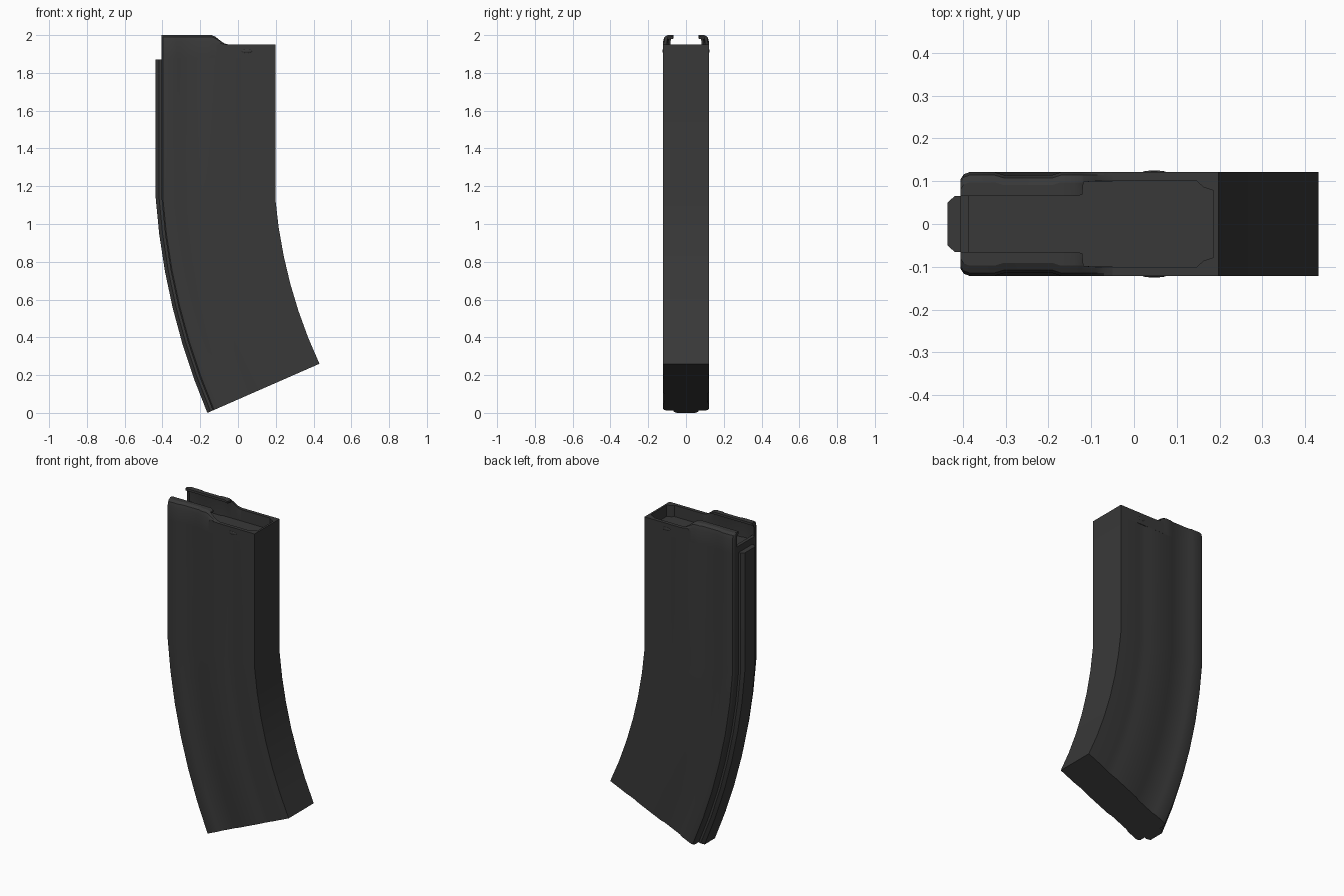
import bpy, bmesh, math

if "Cube" in bpy.data.objects:
    bpy.data.objects.remove(bpy.data.objects["Cube"])

X0, X1 = -0.436, 0.198          # rear and front edge of the straight part
FLOOR, RIM, TOP = 1.88, 1.95, 2.0

mat = bpy.data.materials.new("dark_metal")
mat.diffuse_color = (0.04, 0.04, 0.04, 1)
mat.use_nodes = True
mat.node_tree.nodes["Principled BSDF"].inputs["Base Color"].default_value = mat.diffuse_color


def finish(bm, name):
    bmesh.ops.recalc_face_normals(bm, faces=bm.faces)
    me = bpy.data.meshes.new(name)
    bm.to_mesh(me)
    bm.free()
    ob = bpy.data.objects.new(name, me)
    bpy.context.collection.objects.link(ob)
    me.materials.append(mat)
    bpy.ops.object.select_all(action='DESELECT')
    bpy.context.view_layer.objects.active = ob
    ob.select_set(True)
    bpy.ops.object.shade_smooth_by_angle(angle=math.radians(25))
    return ob


def loft(name, rings):
    """Skin a list of closed rings and cap both ends."""
    bm = bmesh.new()
    vs = [[bm.verts.new(p) for p in r] for r in rings]
    n = len(vs[0])
    for a, b in zip(vs, vs[1:]):
        for i in range(n):
            j = (i + 1) % n
            bm.faces.new((a[i], a[j], b[j], b[i]))
    bm.faces.new(vs[0])
    bm.faces.new(vs[-1])
    return finish(bm, name)


def edge_arc(x, z, drop, a0, a1, t):
    """Point on one curved edge of the body, t from 0 (top) to 1 (bottom)."""
    a0, a1 = math.radians(a0), math.radians(a1)
    r = drop / (math.sin(a1) - math.sin(a0))
    a = a0 + (a1 - a0) * t
    return (x + r * (math.cos(a0) - math.cos(a)),
            z - r * (math.sin(a) - math.sin(a0)))


def sweep(name, half, top):
    """Sweep a mirrored cross-section down the straight and curved length."""
    section = half + [(x, -y) for x, y in reversed(half)]
    rings = [[(x, y, top) for x, y in section]]
    steps = 6
    for k in range(steps + 1):
        t = k / steps
        lx, lz = edge_arc(X0, 1.14, 1.14, 4, 23, t)
        rx, rz = edge_arc(X1, 1.13, 0.87, 5, 25, t)
        ring = []
        for x, y in section:
            s = (x - X0) / (X1 - X0)
            ring.append((lx + (rx - lx) * s, y, lz + (rz - lz) * s))
        rings.append(ring)
    return loft(name, rings)


# Main body with shallow side grooves, and the narrow rear spine
side = [(-.405, .105), (-.398, .116), (-.385, .121), (-.325, .121),
        (-.305, .115), (-.19, .115), (-.172, .121), (-.01, .122),
        (.015, .119), (.055, .119), (.08, .122), (X1, .122)]
sweep("body", side, FLOOR)
sweep("rear_spine", [(X0, .05), (-.418, .066), (-.395, .066)], 1.87)


def side_y(x):
    for (xa, ya), (xb, yb) in zip(side, side[1:]):
        if xa <= x <= xb:
            return ya + (yb - ya) * (x - xa) / (xb - xa)


# Curled feed lips: (x, height above rim, inner edge)
stations = [(x, .05, .065) for x, _ in side[:7]]
stations += [(-.14, .05, .065), (-.121, .042, .068), (-.118, .040, .098),
             (-.09, .018, .1), (-.07, .005, .1), (-.05, 0, .1)]
for sgn, name in ((1, "feed_lip_left"), (-1, "feed_lip_right")):
    rings = []
    for x, h, inner in stations:
        yo = side_y(x)
        mid = max(inner, yo - .026)
        prof = [(yo, FLOOR), (yo, RIM + h * .35), (yo - .007, RIM + h * .8),
                (mid + .002, RIM + h), (inner, RIM + h),
                (inner, RIM + h * .72), (max(inner, yo - .026), RIM + h * .65),
                (yo - .022, RIM + h * .2), (yo - .022, FLOOR)]
        rings.append([(x, sgn * y, z) for y, z in prof])
    loft(name, rings)

# Front rim around the opening, one half mirrored into a U shape
outer = [(-.115, .122), (X1, .122)]
inner = [(.186, .078), (.162, .086), (.147, .1), (-.115, .1)]
mirror = lambda pts: [(x, -y) for x, y in reversed(pts)]
u_shape = outer + mirror(outer) + [(x, -y) for x, y in reversed(inner)] + inner
loft("front_rim", [[(x, y, z) for x, y in u_shape] for z in (FLOOR, RIM)])

# Low rear wall between the lips
wall = [(-.405, .1), (-.385, .1), (-.385, -.1), (-.405, -.1)]
loft("rear_wall", [[(x, y, z) for x, y in wall] for z in (FLOOR - .02, 1.91)])

# Small pressed dimples near the rim
for sgn, name in ((1, "dimple_left"), (-1, "dimple_right")):
    bm = bmesh.new()
    bmesh.ops.create_uvsphere(bm, u_segments=16, v_segments=8, radius=1)
    bmesh.ops.scale(bm, vec=(.028, .004, .01), verts=bm.verts)
    bmesh.ops.translate(bm, vec=(.047, sgn * .121, 1.915), verts=bm.verts)
    finish(bm, name)
